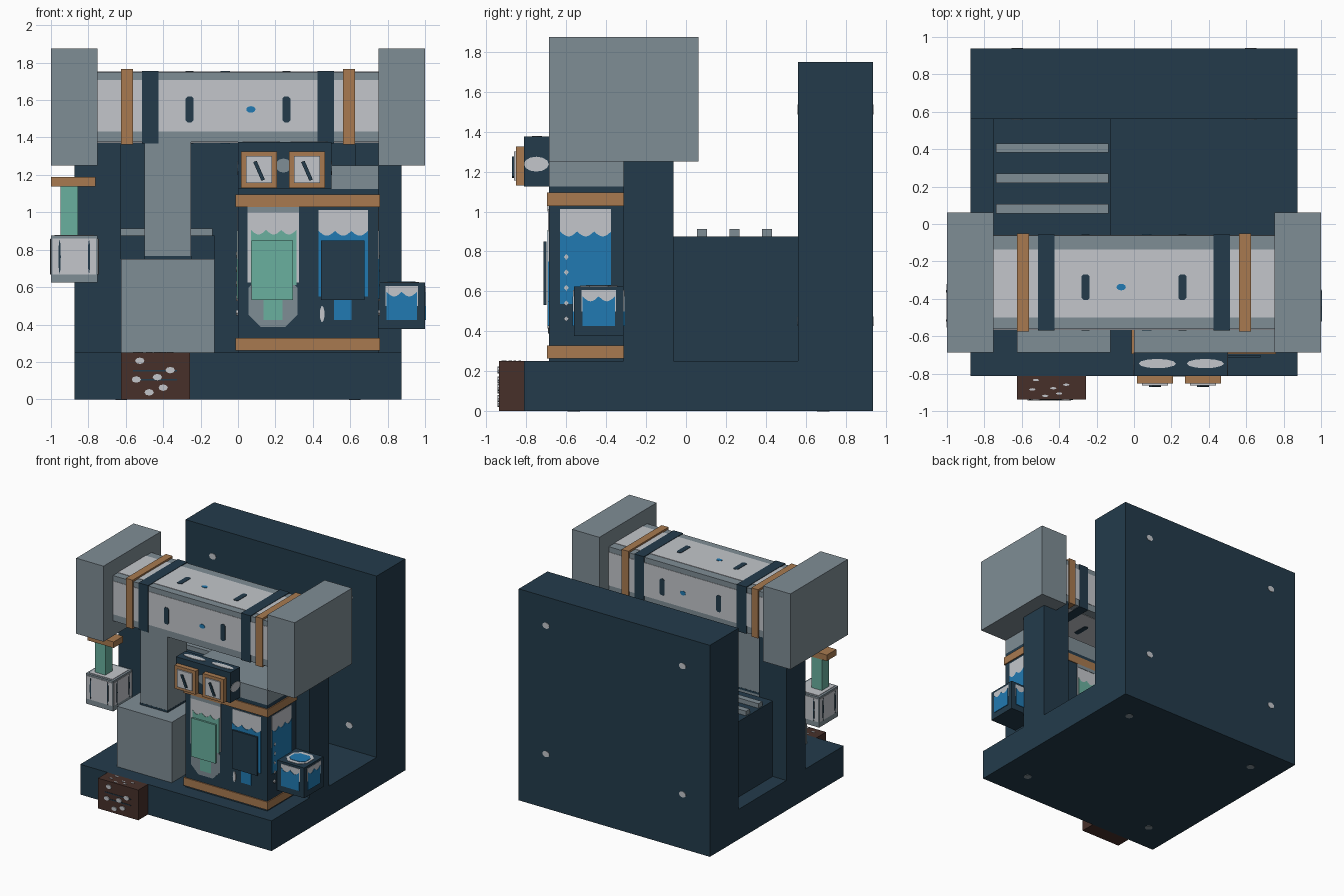
import bpy, bmesh, math

U = 1 / 8          # building module: every part is laid out in eighths
SKIN = 0.025       # thickness of one painted layer, in modules

old = bpy.data.objects.get("Cube")
if old:
    bpy.data.objects.remove(old)


def material(name, code):
    mat = bpy.data.materials.new(name)
    mat.use_nodes = True
    rgb = [(c / 255 / 12.92 if c < 10 else ((c / 255 + 0.055) / 1.055) ** 2.4)
           for c in bytes.fromhex(code)]
    mat.diffuse_color = (*rgb, 1)
    mat.node_tree.nodes["Principled BSDF"].inputs["Base Color"].default_value = (*rgb, 1)
    return mat


NAVY = material("navy steel", "233b4b")
GREY = material("grey steel", "7f8d95")
WHITE = material("pale enamel", "c3c6cb")
COPPER = material("copper", "a87a50")
BROWN = material("brown casing", "47302a")
BLUE = material("blue liquid", "217ab2")
TEAL = material("teal liquid", "6ab09f")


def finish(name, bm, mat):
    bmesh.ops.scale(bm, vec=(U, U, U), verts=bm.verts)
    bmesh.ops.recalc_face_normals(bm, faces=bm.faces)
    mesh = bpy.data.meshes.new(name)
    bm.to_mesh(mesh)
    bm.free()
    mesh.materials.append(mat)
    obj = bpy.data.objects.new(name, mesh)
    bpy.context.scene.collection.objects.link(obj)
    return obj


def box(name, mat, xs, ys, zs):
    bm = bmesh.new()
    bmesh.ops.create_cube(bm, size=1)
    for v in bm.verts:
        v.co = [a + (b - a) * (c + 0.5) for c, (a, b) in zip(v.co, (xs, ys, zs))]
    return finish(name, bm, mat)


# Maps a flat point (u, v) at outward distance d onto each side
SIDES = {
    "front": lambda u, v, d: (u, -d, v), "back": lambda u, v, d: (u, d, v),
    "right": lambda u, v, d: (d, u, v), "left": lambda u, v, d: (-d, u, v),
    "top": lambda u, v, d: (u, v, d), "bottom": lambda u, v, d: (u, v, -d),
}


def paint(name, mat, side, d, points, layer=1):
    """Thin painted plate lying on a side; higher layers cover lower ones."""
    place = SIDES[side]
    bm = bmesh.new()
    low = [bm.verts.new(place(u, v, d)) for u, v in points]
    high = [bm.verts.new(place(u, v, d + SKIN * layer)) for u, v in points]
    bm.faces.new(low)
    bm.faces.new(high)
    for i in range(len(low)):
        j = (i + 1) % len(low)
        bm.faces.new((low[i], low[j], high[j], high[i]))
    return finish(name, bm, mat)


def rect(us, vs):
    return [(us[0], vs[0]), (us[1], vs[0]), (us[1], vs[1]), (us[0], vs[1])]


def oval(u, v, ru, rv, sides=12):
    return [(u + ru * math.cos(math.tau * i / sides), v + rv * math.sin(math.tau * i / sides))
            for i in range(sides)]


def pill(u, v, ru, rv):
    c = min(ru, rv) * 0.5
    return [(u - ru, v - rv + c), (u - ru + c, v - rv), (u + ru - c, v - rv), (u + ru, v - rv + c),
            (u + ru, v + rv - c), (u + ru - c, v + rv), (u - ru + c, v + rv), (u - ru, v + rv - c)]


def liquid(us, vs, waves=3, steps=24):
    """Rectangle with a rippled upper edge."""
    a, b = us
    top = [(b + (a - b) * i / steps, vs[1] - 0.2 * abs(math.sin(math.pi * waves * i / steps)))
           for i in range(steps + 1)]
    return [(a, vs[0]), (b, vs[0])] + top


# Frame: base slab, rear wall, posts
box("base_slab", NAVY, (-7, 7), (-6.5, 7.5), (0, 2))
box("rear_wall", NAVY, (-7, 7), (4.5, 7.5), (2, 14))
for label, s in (("right", -1), ("left", 1)):
    box(label + "_post", NAVY, (5 * s, 7 * s), (-2.5, -0.5), (2, 11))
    box(label + "_end_block", GREY, (6 * s, 8 * s), (-5.5, 0.5), (10, 15))
    # Bolts on the wall and under the base
    for v in (3.6, 12.1):
        paint("wall_bolt", WHITE, "back", 7.5, oval(5 * s, v, 0.25, 0.2))
        paint("inner_wall_bolt", WHITE, "front", -4.5, oval(5 * s, v, 0.25, 0.2))
    for v in (-4.5, 5.5):
        paint("base_bolt", GREY, "bottom", 0, oval(5 * s, v, 0.25, 0.25))

# Vented machine housing
box("vent_housing", NAVY, (-6, -1), (-0.5, 4.5), (2, 7))
for i in range(3):
    y = 0.65 + 1.3 * i
    box("vent_bar", GREY, (-5.9, -1.1), (y - 0.2, y + 0.2), (7, 7.3))

# Pedestal and column under the drum
box("pedestal", GREY, (-5, -1), (-5.5, -2.5), (2, 6))
box("column", GREY, (-4, -2), (-4.5, -2.5), (6, 11))
box("column_foot_joint", NAVY, (-4.01, -1.99), (-4.51, -2.49), (6, 6.13))

# Drum with pale panels on all four long sides
box("drum", GREY, (-6, 6), (-4.5, -0.5), (11, 14))
for side, d, vs in (("front", 4.5, (11.45, 13.65)), ("back", -0.5, (11.45, 13.65)),
                    ("top", 14, (-4, -1.1)), ("bottom", -11, (-4, -1.1))):
    mid = sum(vs) / 2 - 0.15
    paint("drum_panel", WHITE, side, d, rect((-6, 6), vs))
    for s in (-1, 1):
        paint("drum_slot", NAVY, side, d, pill(2.07 * s, mid, 0.17, 0.55), 2)
    spot = 0.55 if side in ("front", "back") else -0.55
    paint("drum_light", BLUE, side, d, oval(spot, mid, 0.2, 0.14), 2)
for s in (-1, 1):
    box("drum_dark_band", NAVY, (3.4 * s, 4.1 * s), (-4.55, -0.45), (10.95, 14.05))
    box("drum_copper_band", COPPER, (4.5 * s, 5 * s), (-4.6, -0.4), (10.9, 14.13))

# Liquid tank with copper rims and cap
box("tank_body", NAVY, (0, 6), (-5.5, -2.5), (2, 9))
box("tank_cap", GREY, (0, 6), (-5.5, -2.5), (9, 10))
for z in (2.1, 8.23):
    box("tank_rim", COPPER, (-0.1, 6.07), (-5.57, -2.45), (z, z + 0.53))

for side, d in (("front", 5.5), ("back", -2.5)):
    paint("teal_window_glass", WHITE, side, d, rect((0.4, 2.6), (5, 8.23)))
    paint("teal_window_sump", GREY, side, d, pill(1.5, 4.2, 1.05, 1.1), 1.5)
    paint("teal_window_lintel", GREY, side, d, rect((0.4, 2.6), (8, 8.23)), 2)
    paint("teal_fill", TEAL, side, d, liquid((0.55, 2.5), (4.9, 7.25)), 2)
    paint("teal_outlet", TEAL, side, d, rect((1.1, 1.9), (3.4, 5)), 2)
    paint("blue_window_glass", WHITE, side, d, rect((3.45, 5.55), (6, 8.1)))
    paint("blue_fill", BLUE, side, d, liquid((3.45, 5.55), (4.4, 7.2)), 2)
    paint("blue_outlet", BLUE, side, d, rect((4.1, 4.85), (3.4, 4.5)), 2)
    paint("gauge_mark", WHITE, side, d, oval(3.6, 3.65, 0.1, 0.35), 2)
for side, d, fill in (("right", 6, BLUE), ("left", 0, TEAL)):
    paint("side_window_glass", WHITE, side, d, rect((-5.05, -3), (6, 8.1)))
    paint("side_window_fill", fill, side, d, liquid((-5.05, -3), (4.3, 7.2)), 2)
    for i in range(5):
        paint("side_gauge_mark", WHITE, side, d, oval(-4.8, 3.7 + 0.62 * i, 0.1, 0.12, 4), 3)
box("teal_cover_plate", TEAL, (0.58, 2.35), (-5.72, -5.6), (4.25, 6.8))
box("dark_cover_plate", NAVY, (3.55, 5.4), (-5.72, -5.6), (4.25, 6.8))

# Small side tank
box("small_tank", NAVY, (6, 8), (-4.5, -2.5), (3, 5))
for side, d, mid in (("front", 4.5, 7), ("back", -2.5, 7), ("right", 8, -3.5)):
    paint("small_glass", WHITE, side, d, rect((mid - 0.7, mid + 0.7), (4, 4.85)))
    paint("small_fill", BLUE, side, d, liquid((mid - 0.65, mid + 0.65), (3.4, 4.6), 2), 2)
paint("small_top_glass", WHITE, "top", 5, pill(7, -3.5, 0.75, 0.75))
paint("small_top_fill", BLUE, "top", 5, pill(7, -3.5, 0.6, 0.5), 2)

# Meter box with two dials
box("meter_box", NAVY, (0, 4), (-6.5, -5.5), (9, 11))
paint("meter_box_rivet", GREY, "front", 6.5, oval(1.95, 10, 0.35, 0.3))
for s, d in (("right", 4), ("left", 0)):
    paint("meter_side_badge", WHITE, s, d, oval(-6, 9.9, 0.5, 0.3))
for x in (0.9, 2.95):
    paint("meter_top_badge", WHITE, "top", 11, oval(x + 0.1, -5.97, 0.8, 0.2))
    box("dial_frame", COPPER, (x - 0.77, x + 0.77), (-6.82, -6.5), (9.05, 10.6))
    box("dial_face", WHITE, (x - 0.55, x + 0.55), (-6.9, -6.82), (9.25, 10.4))
    needle = [(x - 0.25, 10.15), (x + 0.1, 9.35), (x + 0.25, 9.4), (x - 0.1, 10.2)]
    paint("dial_needle", NAVY, "front", 6.9, needle, 3)

# Valve on the right flank: handle, stem, sight glass
box("valve_handle", COPPER, (-8, -6.1), (-4.3, -3.3), (9.1, 9.5))
box("valve_stem", TEAL, (-7.6, -6.85), (-4.1, -3.35), (7, 9.1))
box("sight_glass", GREY, (-8, -6), (-4.5, -2.5), (5, 7))
for side, d, mid in (("front", 4.5, -7), ("back", -2.5, -7), ("left", 8, -3.5), ("right", -6, -3.5)):
    paint("sight_glass_pane", WHITE, side, d, rect((mid - 0.93, mid + 0.93), (5.35, 6.88)))
    for s in (-1, 1):
        paint("sight_glass_mark", NAVY, side, d, oval(mid + 0.63 * s, 6.1, 0.05, 0.75, 8), 2)
paint("sight_glass_lid", WHITE, "top", 7, rect((-7.85, -6.15), (-4.35, -2.65)))

# Brown junction casing with pale rivets
box("junction_casing", BROWN, (-5, -2.05), (-7.5, -6.5), (0, 2))
for z in (0.8, 1.2):
    paint("junction_groove", NAVY, "front", 7.5, rect((-4.5, -2.6), (z, z + 0.06)))
for u, v in ((-4.2, 1.65), (-2.9, 1.25), (-4.35, 0.85), (-3.45, 0.95), (-3.2, 0.5), (-3.8, 0.3)):
    paint("junction_rivet", WHITE, "front", 7.5, oval(u, v, 0.2, 0.14, 8), 2)
    paint("junction_top_rivet", WHITE, "top", 2, oval(u, v / 2 - 7.5, 0.14, 0.05, 8))
